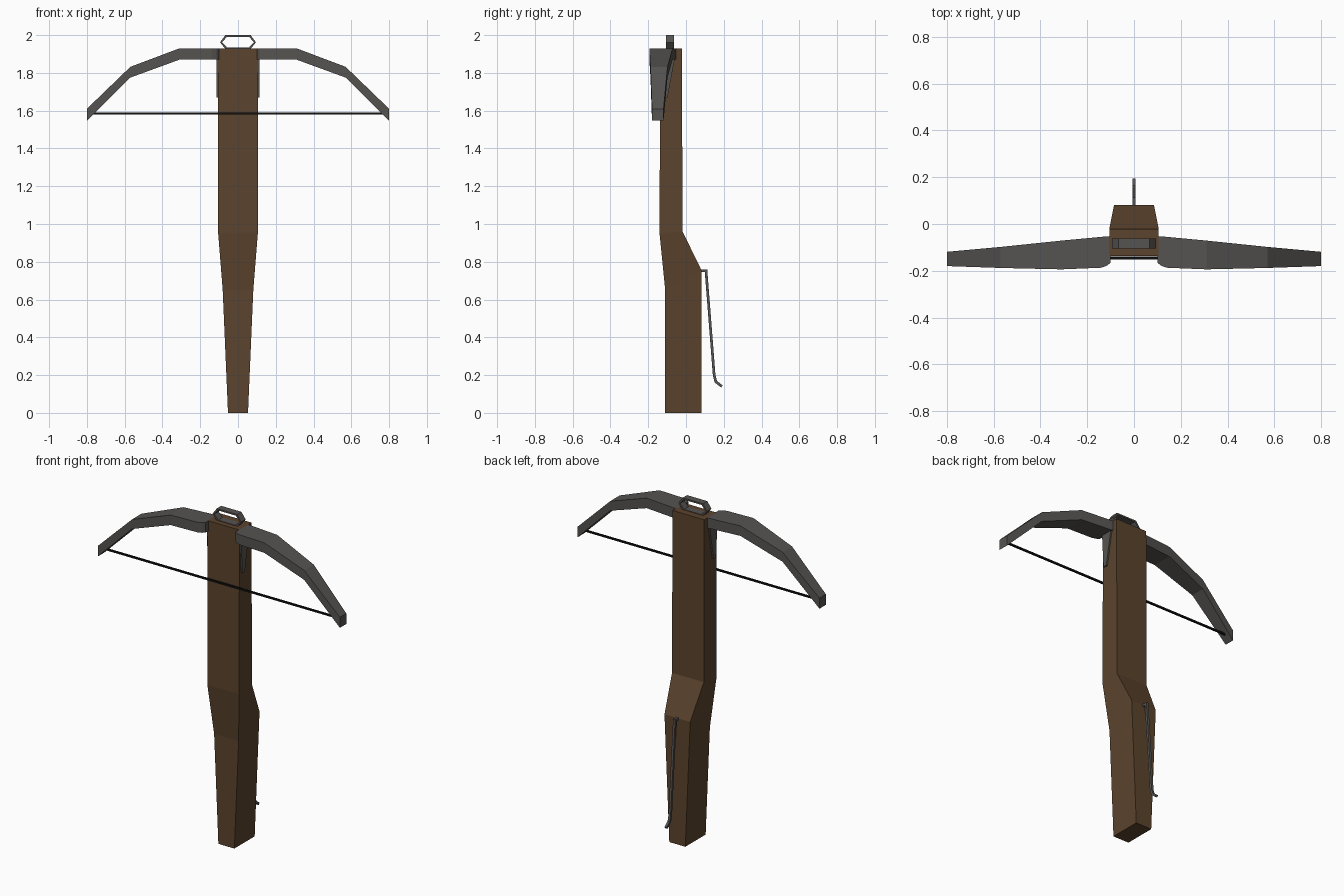
import bpy, bmesh
from mathutils import Vector

if "Cube" in bpy.data.objects:
    bpy.data.objects.remove(bpy.data.objects["Cube"])


def mat(name, col):
    m = bpy.data.materials.new(name)
    m.diffuse_color = (*col, 1)
    m.use_nodes = True
    m.node_tree.nodes["Principled BSDF"].inputs["Base Color"].default_value = m.diffuse_color
    return m


WOOD = mat("brown wood", (0.105, 0.056, 0.026))
STEEL = mat("grey steel", (0.092, 0.088, 0.082))
CORD = mat("black cord", (0.006, 0.006, 0.006))


def loft(name, rings, material, closed=False):
    """Skin a list of equal-sized rings; cap the ends unless closed."""
    bm = bmesh.new()
    vs = [[bm.verts.new(p) for p in r] for r in rings]
    n = len(vs[0])
    pairs = list(zip(vs, vs[1:])) + ([(vs[-1], vs[0])] if closed else [])
    for a, b in pairs:
        for i in range(n):
            j = (i + 1) % n
            bm.faces.new((a[i], a[j], b[j], b[i]))
    if not closed:
        bm.faces.new(vs[0])
        bm.faces.new(vs[-1])
    bmesh.ops.recalc_face_normals(bm, faces=bm.faces[:])
    me = bpy.data.meshes.new(name)
    bm.to_mesh(me)
    bm.free()
    me.materials.append(material)
    ob = bpy.data.objects.new(name, me)
    bpy.context.collection.objects.link(ob)
    return ob


# stock: (front y, front z, front half width, back y, back z, back half width)
stock = [(-.11, 0, .053, .082, 0, .053),
         (-.11, .65, .081, .082, .755, .085),
         (-.14, .95, .105, -.018, .96, .105),
         (-.137, 1.93, .105, -.022, 1.93, .105)]
loft("stock", [[(-fw, fy, fz), (fw, fy, fz), (bw, by, bz), (-bw, by, bz)]
               for fy, fz, fw, by, bz, bw in stock], WOOD)

# bow limbs: (x, front y, back y, top z, bottom z)
limb = [(.10, -.165, -.052, 1.93, 1.87), (.115, -.178, -.053, 1.93, 1.87),
        (.14, -.187, -.055, 1.93, 1.87), (.31, -.194, -.071, 1.93, 1.87),
        (.57, -.188, -.098, 1.832, 1.775), (.80, -.180, -.119, 1.61, 1.547)]
for s, side in ((1, "right"), (-1, "left")):
    loft(side + "_limb", [[(s * x, f, t), (s * x, b, t), (s * x, b, l), (s * x, f, l)]
                          for x, f, b, t, l in limb], STEEL)
    # tapered side plate holding the limb
    loft(side + "_plate", [[(s * x, -.135, 1.90), (s * x, -.055, 1.90),
                            (s * x, -.098, 1.67), (s * x, -.122, 1.67)]
                           for x in (.10, .114)], STEEL)

# foot stirrup: hexagonal flat band
outer = [(-.065, 1.924), (-.095, 1.962), (-.067, 2.0), (.067, 2.0), (.095, 1.962), (.065, 1.924)]
rings = []
for x, z in outer:
    xi, zi = x * .88, 1.962 + (z - 1.962) * .76
    rings.append([(x, -.105, z), (x, -.063, z), (xi, -.063, zi), (xi, -.105, zi)])
loft("stirrup", rings, STEEL, closed=True)

# bow string
r = .005
loft("string", [[(x, -.146 - r, 1.585 - r), (x, -.146 + r, 1.585 - r),
                 (x, -.146 + r, 1.585 + r), (x, -.146 - r, 1.585 + r)]
                for x in (-.77, .77)], CORD)

# trigger lever: square bar swept along a bent path in the yz plane
path = [Vector(p) for p in ((.07, .752), (.106, .752), (.149, .20), (.158, .165), (.19, .14))]
rings = []
for i, p in enumerate(path):
    d1 = (p - path[i - 1]).normalized() if i else (path[1] - p).normalized()
    d2 = (path[i + 1] - p).normalized() if i < len(path) - 1 else d1
    t = (d1 + d2).normalized()
    n = Vector((-t.y, t.x)) * (.007 / max(t.dot(d1), .5))
    a, b = p + n, p - n
    rings.append([(-.007, a.x, a.y), (.007, a.x, a.y), (.007, b.x, b.y), (-.007, b.x, b.y)])
loft("trigger_lever", rings, STEEL)
